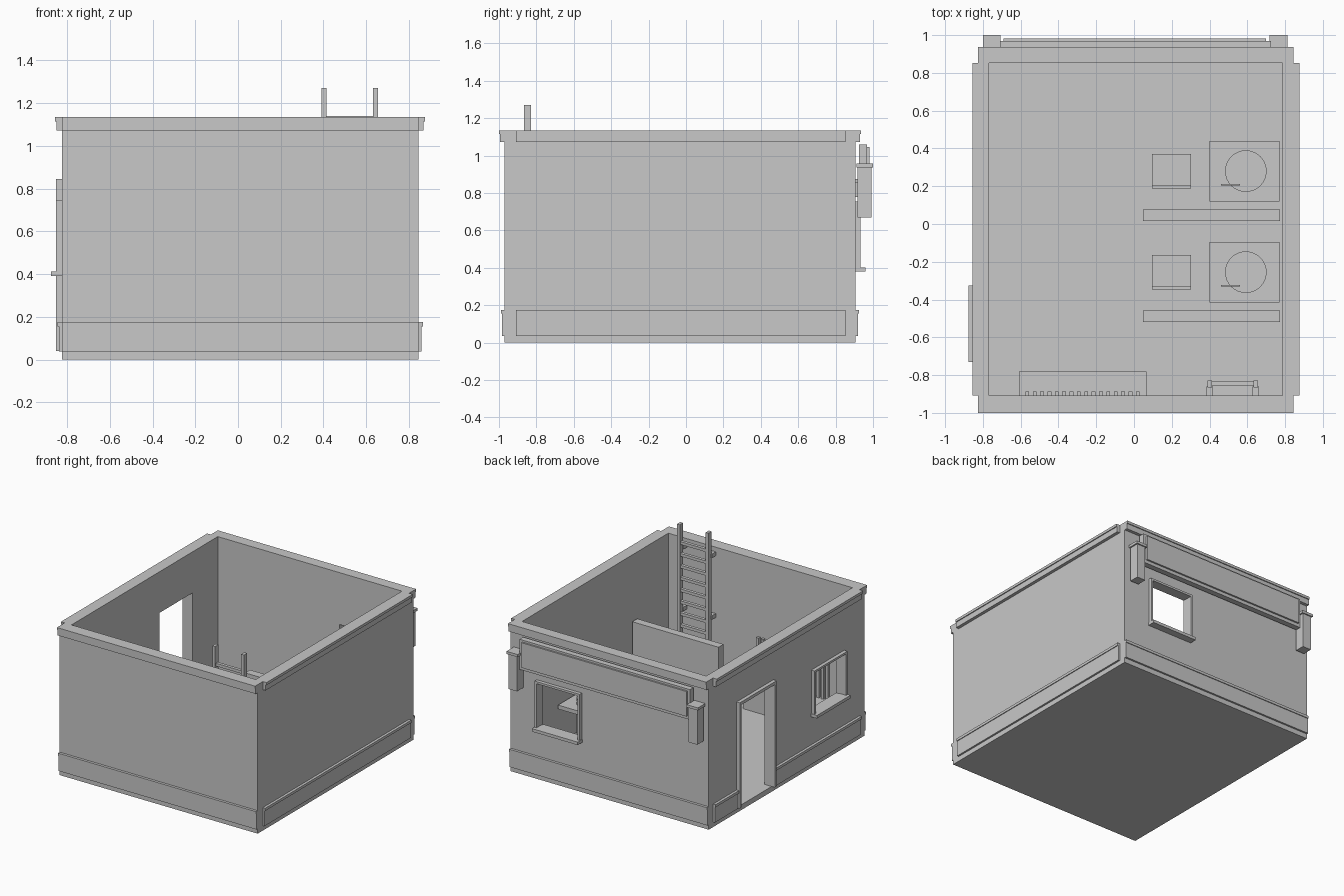
import bpy
import bmesh
from mathutils import Vector

cube = bpy.data.objects.get("Cube")
if cube:
    bpy.data.objects.remove(cube, do_unlink=True)

GREY = (0.58, 0.58, 0.58, 1.0)
mat = bpy.data.materials.new("plain grey")
mat.use_nodes = True
mat.diffuse_color = GREY
mat.node_tree.nodes["Principled BSDF"].inputs["Base Color"].default_value = GREY

# Outer and inner faces of the walls, and main heights
X0, X1, Y0, Y1 = -0.825, 0.845, -0.97, 0.905
IX0, IX1, IY0, IY1 = -0.767, 0.785, -0.908, 0.852
FLOOR, TOP = 0.04, 1.135


def boxes(name, *spans):
    """One object made of boxes, each given as (x0, x1, y0, y1, z0, z1)."""
    bm = bmesh.new()
    for s in spans:
        lo, hi = Vector(s[0::2]), Vector(s[1::2])
        made = bmesh.ops.create_cube(bm, size=1)["verts"]
        bmesh.ops.scale(bm, vec=hi - lo, verts=made)
        bmesh.ops.translate(bm, vec=(lo + hi) / 2, verts=made)
    mesh = bpy.data.meshes.new(name)
    bm.to_mesh(mesh)
    bm.free()
    mesh.materials.append(mat)
    ob = bpy.data.objects.new(name, mesh)
    bpy.context.collection.objects.link(ob)
    return ob


def cut(target, *span):
    """Cut a box out of the target and drop the cutter."""
    cutter = boxes("cutter", span)
    cutter.hide_render = True
    mod = target.modifiers.new("cut", "BOOLEAN")
    mod.operation, mod.solver, mod.object = "DIFFERENCE", "EXACT", cutter
    bpy.context.view_layer.objects.active = target
    bpy.ops.object.modifier_apply(modifier=mod.name)
    bpy.data.objects.remove(cutter, do_unlink=True)


def frame(name, side, a0, a1, z0, z1, w, sill):
    """Casing round an opening: two jambs, a head and an optional sill."""
    out = 0.027
    parts = [(a0, a0 + w, z0, z1, out), (a1 - w, a1, z0, z1, out),
             (a0 + w, a1 - w, z1 - w, z1, out)]
    if sill:
        parts.append((a0 - 0.004, a1 + 0.004, z0 - 0.02, z0 + 0.003, sill))
    if side == "back":
        spans = [(a, b, Y1 - 0.03, Y1 + d, c, e) for a, b, c, e, d in parts]
    else:
        spans = [(X0 - d, X0 + 0.03, a, b, c, e) for a, b, c, e, d in parts]
    return boxes(name, *spans)


# Room shell, open at the top
shell = boxes("walls_and_floor", (X0, X1, Y0, Y1, 0, TOP))
cut(shell, IX0, IX1, IY0, IY1, FLOOR, 2)
cut(shell, -1, -0.7, 0.148, 0.547, FLOOR, 0.822)
cut(shell, -1, -0.7, -0.71, -0.345, 0.41, 0.728)
cut(shell, 0.26, 0.607, 0.8, 1, 0.40, 0.74)

# Door and window casings
frame("door_frame", "side", 0.125, 0.57, FLOOR, 0.845, 0.023, 0)
frame("side_window_frame", "side", -0.726, -0.329, 0.41, 0.744, 0.016, 0.05)
frame("back_window_frame", "back", 0.244, 0.623, 0.40, 0.755, 0.016, 0.055)


def band(name, z0, z1, d, door_gap):
    """Projecting band along each wall, stopping short of the corners."""
    runs = [(IY0, IY1)]
    if door_gap:
        runs = [(IY0, 0.125), (0.57, IY1)]
    spans = [(X0 - d, X0, a, b, z0, z1) for a, b in runs]
    spans += [(X1, X1 + d, IY0, IY1, z0, z1),
              (X0, X1, Y0 - d, Y0, z0, z1), (X0, X1, Y1, Y1 + d, z0, z1)]
    return boxes(name, *spans)


# Skirting and coping, each with a wider lip
band("skirting", 0.037, 0.155, 0.014, True)
band("skirting_lip", 0.155, 0.175, 0.02, True)
band("coping", 1.073, 1.115, 0.024, False)
band("coping_lip", 1.115, TOP, 0.031, False)

# Blank sign board on the back wall, with side posts
boxes("sign_board", (-0.71, 0.725, 0.925, 0.968, 0.83, 1.06),
      (-0.69, 0.70, 0.968, 0.981, 0.855, 1.045),
      (-0.69, 0.70, Y1, 0.925, 0.845, 0.875))
for name, cx in (("right_sign_post", -0.753), ("left_sign_post", 0.765)):
    boxes(name, (cx - 0.036, cx + 0.036, 0.916, 0.991, 0.67, 0.937),
          (cx - 0.047, cx + 0.047, 0.912, 1.0, 0.937, 0.957),
          (cx - 0.02, cx + 0.02, Y1, 0.916, 0.78, 0.86))

# Ladder fixed to the front wall
rails = (0.402, 0.644)
boxes("ladder_rails", *[(x - 0.012, x + 0.012, -0.866, -0.828, FLOOR, 1.27) for x in rails])
boxes("ladder_rungs", *[(0.41, 0.634, -0.858, -0.834, 1.118 - 0.09 * i, 1.14 - 0.09 * i)
                        for i in range(12)])
boxes("ladder_brackets", *[(x - 0.017, x + 0.017, IY0, -0.86, z, z + 0.03)
                           for x in rails for z in (0.12, 0.6, 1.07)])

# Solid bench against the front wall, with upright slats behind it
boxes("bench_seat", (-0.61, 0.065, IY0, -0.78, FLOOR, 0.23))
boxes("bench_slats", *[(x, x + 0.02, IY0, -0.888, 0.23, 0.55)
                       for x in [-0.575 + 0.039 * i for i in range(16)]])

# Two booths, each with a partition, table and chair
for n, dy in (("rear", 0.0), ("front", -0.535)):
    boxes(n + "_partition", (0.047, 0.774, 0.016 + dy, 0.076 + dy, FLOOR, 0.635))
    boxes(n + "_table_top", (0.4, 0.77, 0.12 + dy, 0.44 + dy, 0.315, 0.345))
    boxes(n + "_table_plate", (0.46, 0.56, 0.205 + dy, 0.213 + dy, 0.345, 0.40))
    bpy.ops.mesh.primitive_cylinder_add(vertices=32, radius=0.11, depth=0.35,
                                        location=(0.592, 0.28 + dy, 0.215))
    column = bpy.context.object
    column.name = n + "_table_column"
    column.data.materials.append(mat)
    bpy.ops.object.shade_smooth_by_angle()
    boxes(n + "_chair", (0.095, 0.303, 0.187 + dy, 0.37 + dy, 0.19, 0.215),
          (0.095, 0.303, 0.187 + dy, 0.207 + dy, 0.215, 0.4),
          *[(x, x + 0.02, y + dy, y + 0.02 + dy, FLOOR, 0.19)
            for x in (0.095, 0.283) for y in (0.187, 0.35)])
